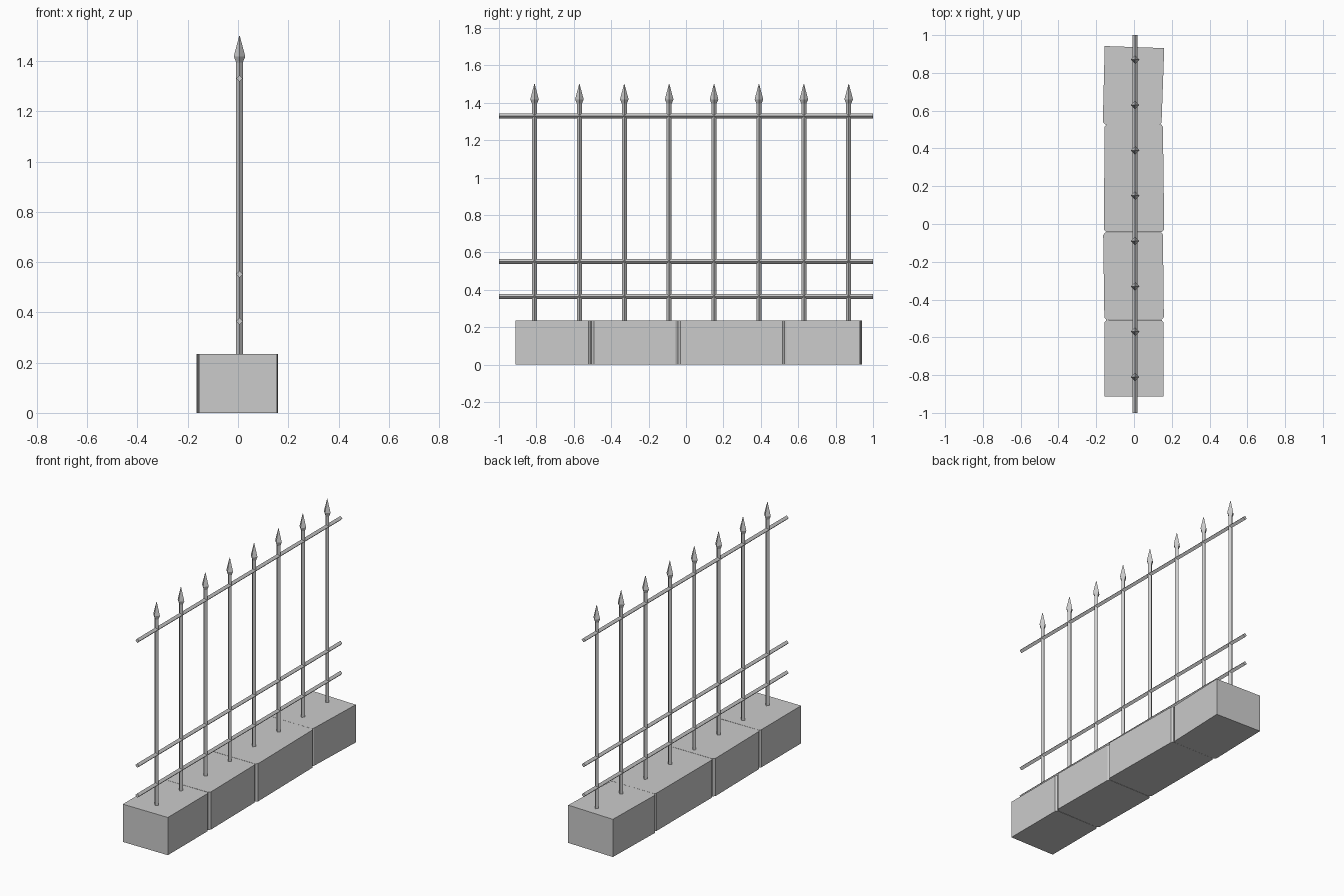
import bpy, bmesh, math

if "Cube" in bpy.data.objects:
    bpy.data.objects.remove(bpy.data.objects["Cube"])

CX = 0.006          # fence line offset
R = 0.0135          # bar radius (square bars set on edge)


def finish(name, bm):
    bmesh.ops.recalc_face_normals(bm, faces=bm.faces)
    me = bpy.data.meshes.new(name)
    bm.to_mesh(me)
    bm.free()
    ob = bpy.data.objects.new(name, me)
    bpy.context.collection.objects.link(ob)
    return ob


def loft(name, rings):
    """Skin closed rings of points and cap both ends."""
    bm = bmesh.new()
    vs = [[bm.verts.new(p) for p in ring] for ring in rings]
    n = len(vs[0])
    for a, b in zip(vs, vs[1:]):
        for i in range(n):
            j = (i + 1) % n
            bm.faces.new((a[i], a[j], b[j], b[i]))
    bm.faces.new(vs[0][::-1])
    bm.faces.new(vs[-1])
    return finish(name, bm)


def diamond(r):
    return [(r, 0), (0, r), (-r, 0), (0, -r)]


# stone base: four slightly irregular blocks with chamfered joint corners
H = 0.235
blocks = [
    [(-.155, -.912), (.155, -.912), (.155, -.52), (.146, -.508),
     (-.146, -.508), (-.155, -.52)],
    [(-.147, -.507), (.148, -.505), (.158, -.493), (.153, -.056),
     (.145, -.044), (-.152, -.044), (-.163, -.058), (-.157, -.495)],
    [(-.147, -.042), (.148, -.042), (.16, -.03), (.153, .515),
     (.145, .526), (-.145, .527), (-.157, .515), (-.158, -.03)],
    [(-.153, .528), (.138, .527), (.146, .538), (.16, .931),
     (-.155, .942), (-.165, .54)],
]
for i, outline in enumerate(blocks):
    loft(f"base_block_{i + 1}", [[(x, y, z) for x, y in outline] for z in (0, H)])

# pickets with spear tips
profile = [(0.20, R), (1.395, R), (1.418, 0.023), (1.5, 0.0012)]
for i in range(8):
    y = -0.81 + 0.24 * i
    loft(f"picket_{i + 1}",
         [[(CX + a, y + b, z) for a, b in diamond(r)] for z, r in profile])

# horizontal rails
for name, z in (("lower_rail", 0.365), ("middle_rail", 0.552), ("upper_rail", 1.33)):
    loft(name, [[(CX + a, y, z + b) for a, b in diamond(R)] for y in (-1, 1)])
